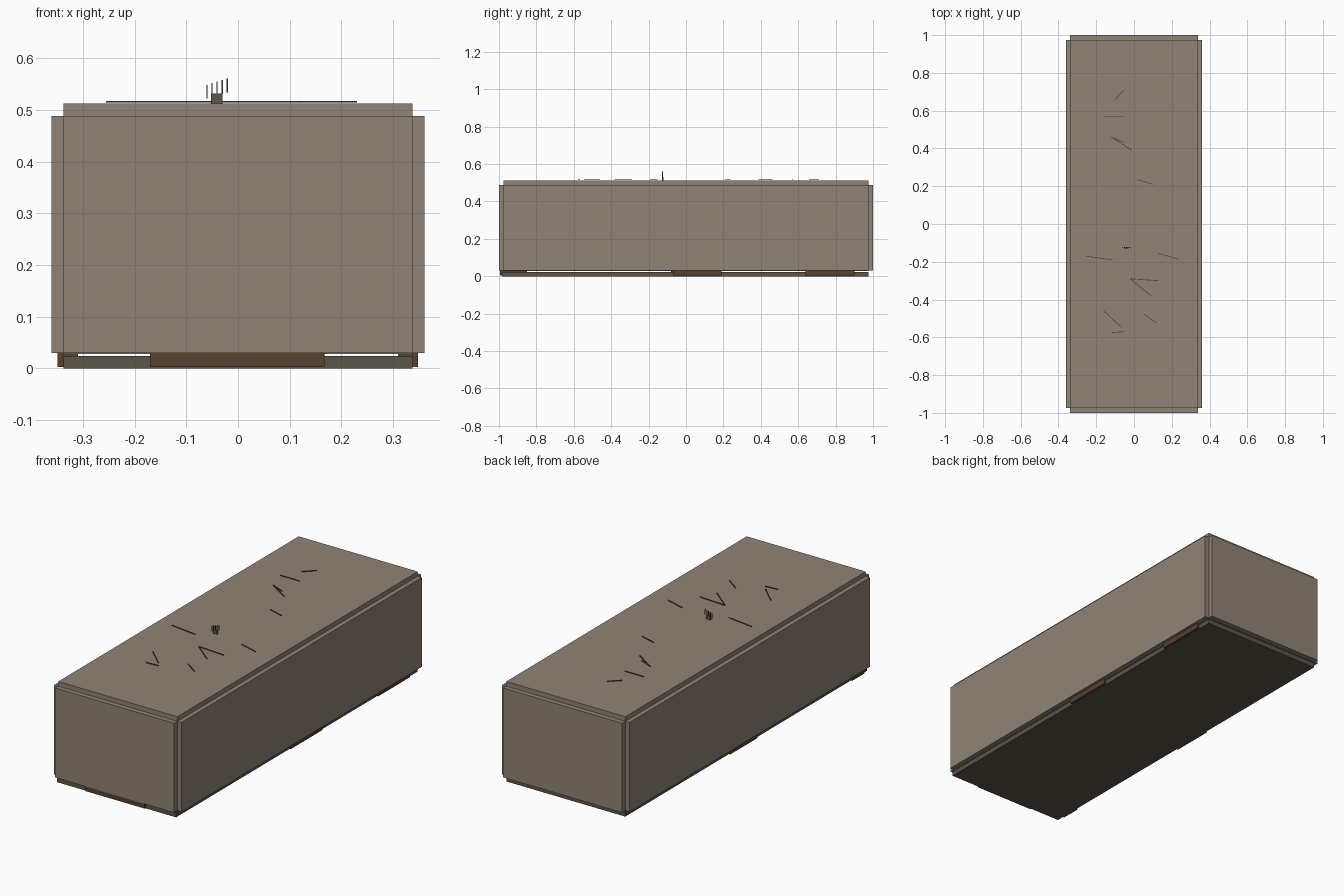
import bpy, math

if "Cube" in bpy.data.objects:
    bpy.data.objects.remove(bpy.data.objects["Cube"])


def material(name, rgb):
    m = bpy.data.materials.new(name)
    m.diffuse_color = (*rgb, 1)
    m.use_nodes = True
    m.node_tree.nodes["Principled BSDF"].inputs["Base Color"].default_value = m.diffuse_color
    return m


STONE = material("stone", (0.28, 0.23, 0.18))
BASE = material("base_stone", (0.11, 0.09, 0.065))
EARTH = material("brown_block", (0.095, 0.052, 0.03))
DARK = material("dark_detail", (0.08, 0.06, 0.045))


def box(name, lo, hi, mat, turn=0.0):
    c = [(a + b) / 2 for a, b in zip(lo, hi)]
    bpy.ops.mesh.primitive_cube_add(size=1, location=c, rotation=(0, 0, turn))
    o = bpy.context.object
    o.name = name
    o.scale = [b - a for a, b in zip(lo, hi)]
    bpy.ops.object.transform_apply(location=False, rotation=False, scale=True)
    o.data.materials.append(mat)
    return o


X, Y = 0.338, 0.975

# Core with raised top, and slabs proud of each side leaving notched edges
box("core_and_top", (-X, -Y, 0.028), (X, Y, 0.513), STONE)
for s, side in ((-1, "left"), (1, "right")):
    x = sorted((s * X, s * 0.361))
    box(side + "_side_slab", (x[0], -Y, 0.03), (x[1], Y, 0.489), STONE)
for s, end in ((-1, "front"), (1, "back")):
    y = sorted((s * Y, s * 1.0))
    box(end + "_end_slab", (-X, y[0], 0.03), (X, y[1], 0.489), STONE)

# Recessed base with edge blocks
box("base_slab", (-X, -0.985, 0), (X, Y, 0.024), BASE)
box("front_edge_block", (-0.17, -0.995, 0.003), (0.167, -0.95, 0.03), EARTH)
for x0, x1, y0, y1, mat in (
        (0.31, 0.348, -0.07, 0.19, EARTH), (0.31, 0.348, 0.64, 0.90, EARTH),
        (-0.349, -0.31, -0.08, 0.14, EARTH), (-0.349, -0.31, -0.95, -0.85, EARTH)):
    box("side_edge_block", (x0, y0, 0.003), (x1, y1, 0.03), mat)

# Thin scratches lying on the top
for x0, y0, x1, y1 in (
        (-0.10, 0.66, -0.05, 0.71), (-0.16, 0.57, -0.05, 0.57),
        (-0.12, 0.46, -0.05, 0.43), (-0.12, 0.46, -0.01, 0.39),
        (0.02, 0.235, 0.10, 0.21), (-0.255, -0.17, -0.11, -0.19),
        (0.13, -0.155, 0.23, -0.185), (-0.02, -0.29, 0.13, -0.30),
        (-0.02, -0.29, 0.09, -0.38), (-0.16, -0.46, -0.07, -0.545),
        (0.05, -0.475, 0.12, -0.525), (-0.12, -0.575, -0.05, -0.57)):
    cx, cy = (x0 + x1) / 2, (y0 + y1) / 2
    h = math.hypot(x1 - x0, y1 - y0) / 2
    box("top_scratch", (cx - h, cy - 0.002, 0.5145), (cx + h, cy + 0.002, 0.518),
        DARK, math.atan2(y1 - y0, x1 - x0))

# Small upright palm with five thin fingers
box("palm", (-0.052, -0.129, 0.512), (-0.03, -0.121, 0.532), BASE)
for i in range(5):
    x, z = -0.06 + 0.0097 * i, 0.522 + 0.003 * i
    box("finger", (x - 0.0014, -0.1275, z), (x + 0.0014, -0.1225, z + 0.027), DARK)
